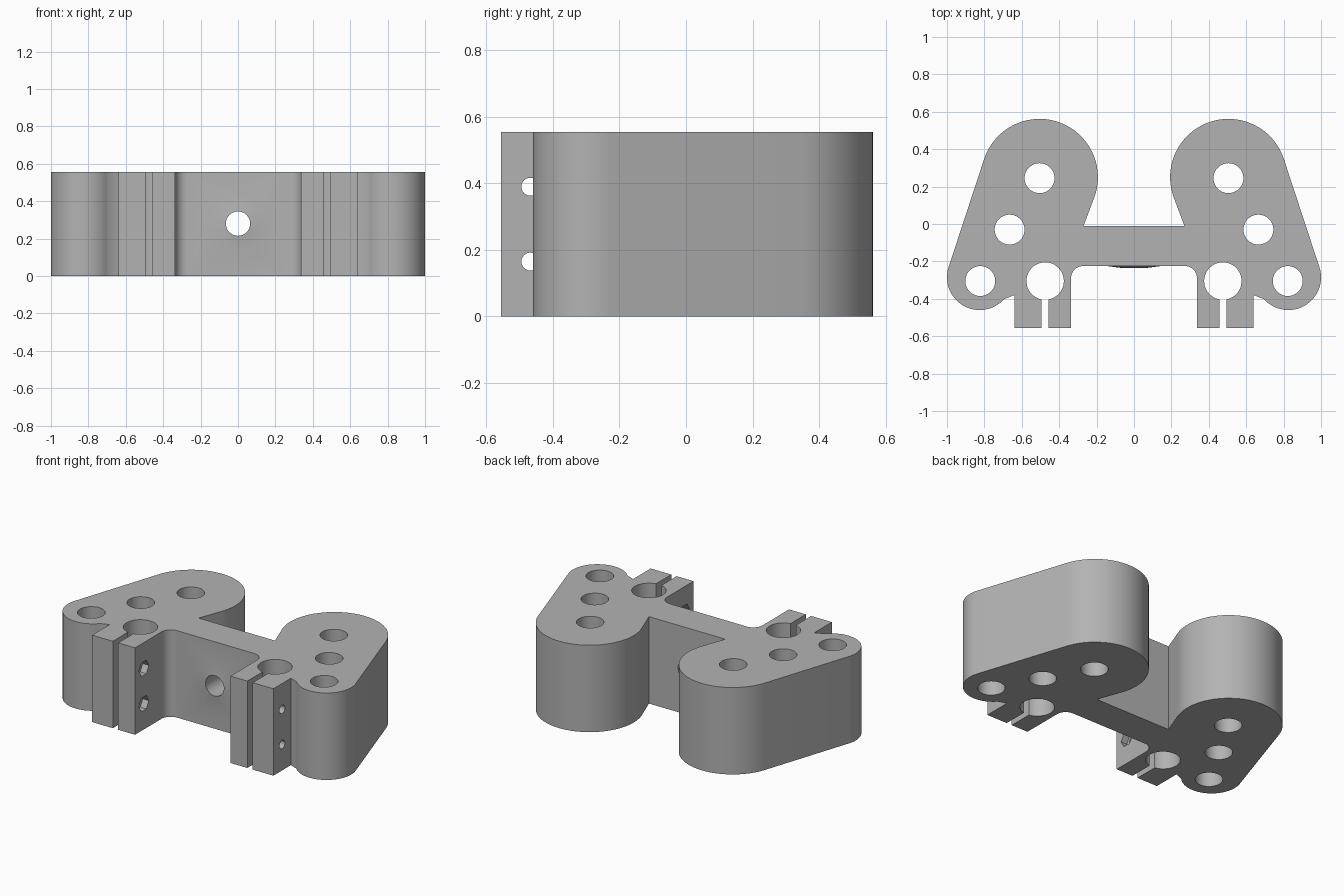
import bpy, bmesh
from math import sin, cos, radians, atan2, acos, hypot, degrees, pi
from mathutils import Matrix, Vector

cube = bpy.data.objects.get("Cube")
if cube:
    bpy.data.objects.remove(cube, do_unlink=True)

H = 0.555
grey = bpy.data.materials.new("plain grey")
grey.use_nodes = True
colour = (0.45, 0.45, 0.45, 1)
grey.diffuse_color = colour
grey.node_tree.nodes["Principled BSDF"].inputs["Base Color"].default_value = colour


def make(name, bm):
    bmesh.ops.recalc_face_normals(bm, faces=bm.faces)
    mesh = bpy.data.meshes.new(name)
    bm.to_mesh(mesh)
    bm.free()
    mesh.materials.append(grey)
    ob = bpy.data.objects.new(name, mesh)
    bpy.context.collection.objects.link(ob)
    return ob


def rod(name, centre, radius, length, axis, sides=48, tip=None):
    """Cylinder or frustum along an axis; the tip end points along the axis."""
    bm = bmesh.new()
    turn = Vector((0, 0, 1)).rotation_difference(Vector(axis)).to_matrix().to_4x4()
    bmesh.ops.create_cone(bm, cap_ends=True, segments=sides, radius1=radius,
                          radius2=radius if tip is None else tip, depth=length,
                          matrix=Matrix.Translation(centre) @ turn)
    return make(name, bm)


def box(name, centre, size):
    bm = bmesh.new()
    bmesh.ops.create_cube(bm, size=1, matrix=Matrix.Translation(centre)
                          @ Matrix.Diagonal((*size, 1)))
    return make(name, bm)


def combine(target, other, operation):
    """Apply a boolean and remove the helper."""
    mod = target.modifiers.new(operation, 'BOOLEAN')
    mod.operation, mod.solver, mod.object = operation, 'EXACT', other
    bpy.context.view_layer.objects.active = target
    bpy.ops.object.modifier_apply(modifier=mod.name)
    bpy.data.objects.remove(other, do_unlink=True)


def arc(cx, cy, r, start, end, steps):
    angles = [radians(start + (end - start) * i / steps) for i in range(steps + 1)]
    return [(cx + r * cos(a), cy + r * sin(a)) for a in angles]


# Outline of one half, from the back of the web round to its front
corner = (0.27, -0.012)
back, back_r = (0.505, 0.25), 0.312
dx, dy = corner[0] - back[0], corner[1] - back[1]
touch = degrees(atan2(dy, dx) - acos(back_r / hypot(dx, dy))) + 360
side = 17.5
half = [corner]
half += arc(*back, back_r, touch, side, 40)
half += arc(0.825, -0.285, 0.175, side, -138, 32)
half += [(0.64, -0.38), (0.64, -0.557), (0.337, -0.557)]
half += arc(0.272, -0.29, 0.065, 0, 90, 10)
outline = half + [(-x, y) for x, y in reversed(half)]

# Body extruded from the outline
bm = bmesh.new()
base = bm.faces.new([bm.verts.new((x, y, 0)) for x, y in outline])
up = bmesh.ops.extrude_face_region(bm, geom=[base], use_keep_orig=True)
bmesh.ops.translate(bm, vec=(0, 0, H),
                    verts=[v for v in up["geom"] if isinstance(v, bmesh.types.BMVert)])
body = make("bracket_body", bm)

# Shallow raised cone and cross hole in the web
combine(body, rod("web_boss", (0, -0.224, 0.28), 0.24, 0.022, (0, -1, 0), tip=0.065), 'UNION')
combine(body, rod("web_hole", (0, -0.12, 0.28), 0.065, 0.5, (0, -1, 0)), 'DIFFERENCE')

for s in (1, -1):
    # Upright bores
    for x, y, r in ((0.505, 0.245, 0.08), (0.665, -0.03, 0.08),
                    (0.822, -0.305, 0.08), (0.475, -0.305, 0.1)):
        combine(body, rod("bore", (s * x, y, H / 2), r, 1, (0, 0, 1)), 'DIFFERENCE')
    # Clamp slot
    combine(body, box("slot", (s * 0.475, -0.47, H / 2), (0.038, 0.3, 1)), 'DIFFERENCE')
    # Clamp bolt holes with hexagonal nut pockets on the inner faces
    for z in (0.165, 0.39):
        combine(body, rod("bolt_hole", (s * 0.48, -0.468, z), 0.027, 0.36, (1, 0, 0), 24),
                'DIFFERENCE')
        combine(body, rod("nut_pocket", (s * 0.335, -0.468, z), 0.05, 0.09, (1, 0, 0), 6),
                'DIFFERENCE')

# Smooth curved walls, sharp edges
bpy.ops.object.select_all(action='DESELECT')
body.select_set(True)
bpy.context.view_layer.objects.active = body
bpy.ops.object.shade_smooth_by_angle(angle=radians(25))
